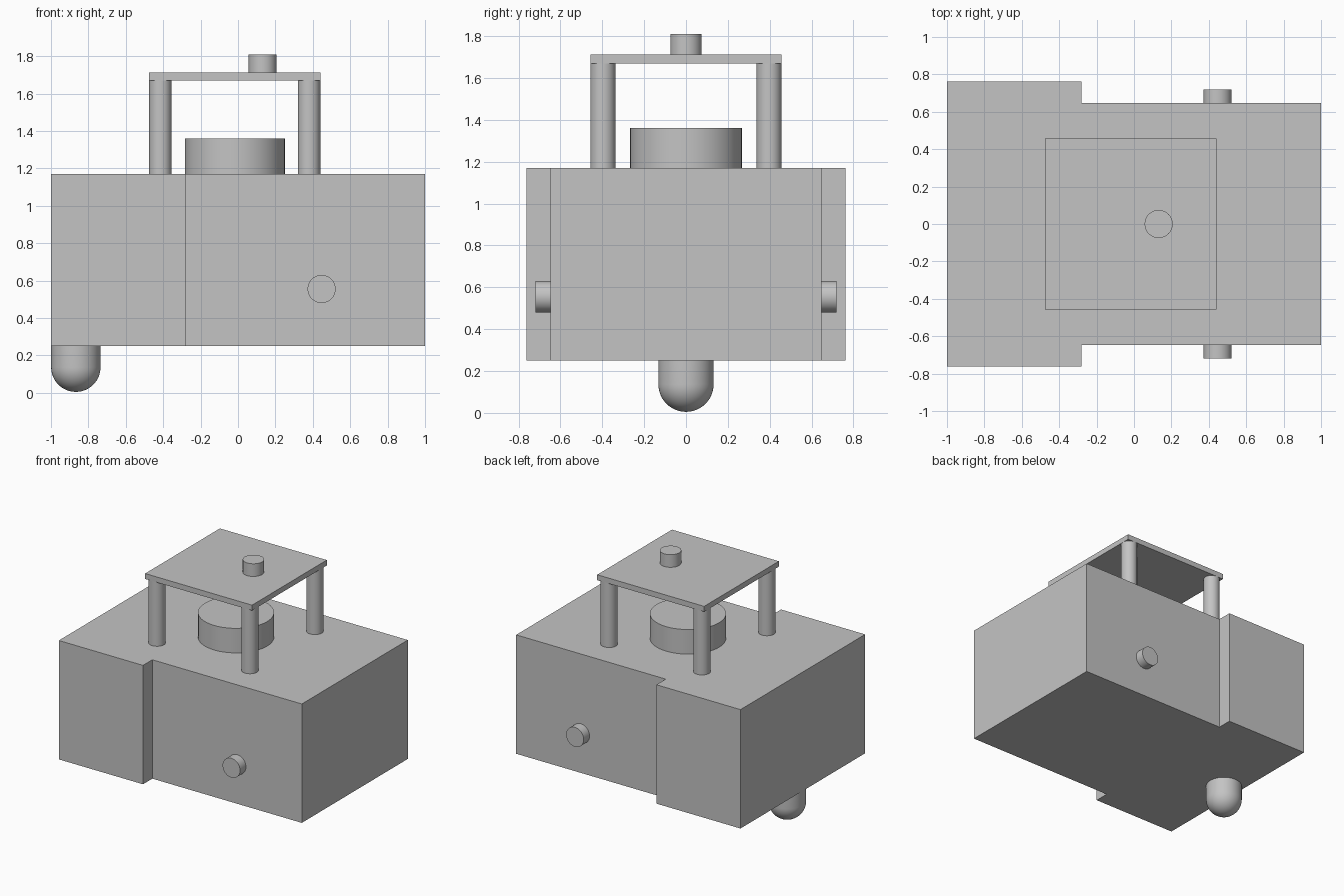
import bpy, bmesh, math
from mathutils import Matrix, Vector

if "Cube" in bpy.data.objects:
    bpy.data.objects.remove(bpy.data.objects["Cube"], do_unlink=True)

grey = bpy.data.materials.new("plain grey")
grey.use_nodes = True
colour = (0.55, 0.55, 0.55, 1)
grey.diffuse_color = colour
grey.node_tree.nodes["Principled BSDF"].inputs["Base Color"].default_value = colour


def finish(name, bm, smooth=False):
    bmesh.ops.recalc_face_normals(bm, faces=bm.faces)
    mesh = bpy.data.meshes.new(name)
    bm.to_mesh(mesh)
    bm.free()
    mesh.materials.append(grey)
    ob = bpy.data.objects.new(name, mesh)
    bpy.context.collection.objects.link(ob)
    if smooth:
        bpy.ops.object.select_all(action="DESELECT")
        ob.select_set(True)
        bpy.context.view_layer.objects.active = ob
        bpy.ops.object.shade_smooth_by_angle(angle=math.radians(35))
    return ob


def prism(name, outline, z0, z1):
    bm = bmesh.new()
    face = bm.faces.new([bm.verts.new((x, y, z0)) for x, y in outline])
    ext = bmesh.ops.extrude_face_region(bm, geom=[face])
    top = [v for v in ext["geom"] if isinstance(v, bmesh.types.BMVert)]
    bmesh.ops.translate(bm, verts=top, vec=(0, 0, z1 - z0))
    return finish(name, bm)


def cylinder(name, start, end, radius):
    start, end = Vector(start), Vector(end)
    axis = end - start
    turn = axis.to_track_quat("Z", "Y").to_matrix().to_4x4()
    bm = bmesh.new()
    bmesh.ops.create_cone(bm, cap_ends=True, segments=48, radius1=radius,
                          radius2=radius, depth=axis.length,
                          matrix=Matrix.Translation((start + end) / 2) @ turn)
    return finish(name, bm, True)


# Main body: wide rear block stepping in to a narrower front block
floor, deck = 0.25, 1.17
wide, narrow, step = 0.762, 0.648, -0.28
half = [(-1, -wide), (step, -wide), (step, -narrow), (1, -narrow)]
prism("body", half + [(x, -y) for x, y in reversed(half)], floor, deck)

# Turret drum on the deck
cylinder("drum", (-0.017, 0, deck), (-0.017, 0, 1.36), 0.267)

# Raised platform on four posts, with a knob on top
left, right, depth, post_r = -0.475, 0.44, 0.457, 0.06
prism("platform", [(left, -depth), (right, -depth), (right, depth), (left, depth)],
      1.67, 1.712)
for end, x in (("rear", left + post_r), ("front", right - post_r)):
    for side, s in (("left", 1), ("right", -1)):
        y = s * (depth - post_r)
        cylinder(f"post_{end}_{side}", (x, y, deck), (x, y, 1.67), post_r)
cylinder("knob", (0.132, 0, 1.712), (0.132, 0, 1.81), 0.075)

# Axle stubs on both sides
for side, s in (("back", 1), ("front", -1)):
    cylinder(f"axle_stub_{side}", (0.447, s * narrow, 0.555),
             (0.447, s * 0.72, 0.555), 0.075)

# Round-ended caster: lathed profile under the body
r, rings = 0.132, 14
profile = [(r * math.sin(a), 0, r + 0.005 - r * math.cos(a))
           for a in (math.pi / 2 * i / rings for i in range(rings + 1))]
profile += [(r, 0, floor), (0, 0, floor)]
bm = bmesh.new()
verts = [bm.verts.new(p) for p in profile]
edges = [bm.edges.new(pair) for pair in zip(verts, verts[1:])]
bmesh.ops.spin(bm, geom=verts + edges, cent=(0, 0, 0), axis=(0, 0, 1),
               angle=2 * math.pi, steps=48)
bmesh.ops.remove_doubles(bm, verts=bm.verts, dist=0.0005)
bmesh.ops.translate(bm, verts=bm.verts, vec=(-0.867, 0, 0))
finish("caster", bm, True)
